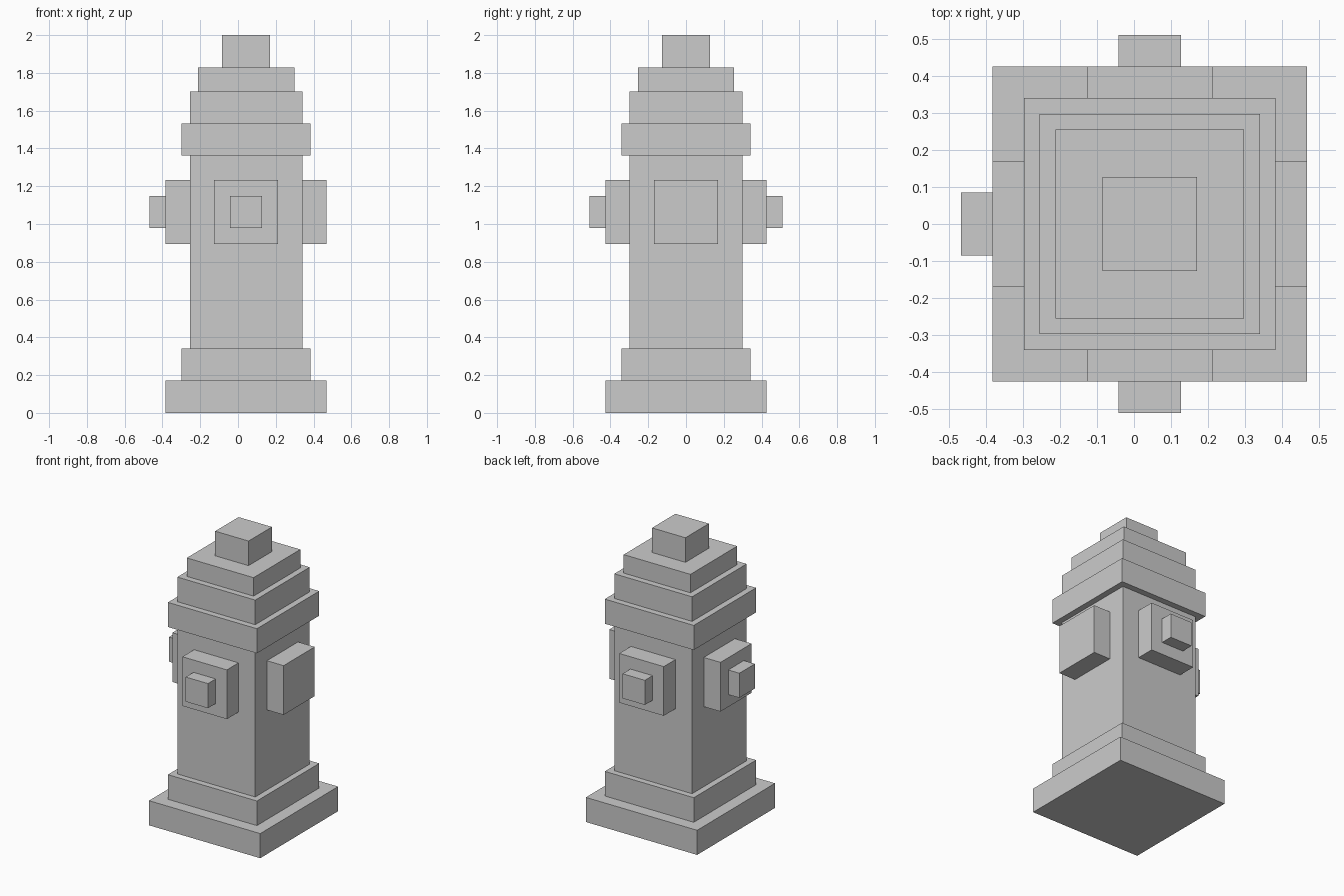
import bpy
from mathutils import Vector

if "Cube" in bpy.data.objects:
    bpy.data.objects.remove(bpy.data.objects["Cube"])

U = 2 / 47   # the model sits on a regular block grid, 47 blocks tall
CX = 1       # column centre in x, in blocks


def box(name, lo, hi):
    """Axis-aligned block between two corners given in grid units."""
    lo, hi = Vector(lo) * U, Vector(hi) * U
    bpy.ops.mesh.primitive_cube_add(size=1, location=(lo + hi) / 2)
    ob = bpy.context.object
    ob.name = name
    ob.scale = hi - lo
    bpy.ops.object.transform_apply(location=False, rotation=False, scale=True)
    return ob


# Stacked square tiers: name, half width, bottom, top
for name, h, z0, z1 in [
    ("base_plate", 10, 0, 4),
    ("base_step", 8, 4, 8),
    ("barrel", 7, 8, 32),
    ("bonnet_flange", 8, 32, 36),
    ("bonnet_lower", 7, 36, 40),
    ("bonnet_upper", 6, 40, 43),
    ("top_nut", 3, 43, 47),
]:
    box(name, (CX - h, -h, z0), (CX + h, h, z1))


def side_block(name, d, near, far, half):
    """Block sticking out of the barrel along horizontal direction d."""
    out = Vector((d[0], d[1], 0))
    side = Vector((-d[1], d[0], 0))
    centre = Vector((CX, 0, 25))
    a = centre + out * near - side * half - Vector((0, 0, half))
    b = centre + out * far + side * half + Vector((0, 0, half))
    lo = [min(p, q) for p, q in zip(a, b)]
    hi = [max(p, q) for p, q in zip(a, b)]
    box(name, lo, hi)


# Outlet caps on all four sides; the right one has no nut
for side, d in {"front": (0, -1), "back": (0, 1), "left": (-1, 0), "right": (1, 0)}.items():
    side_block(side + "_outlet_cap", d, 7, 10, 4)
    if side != "right":
        side_block(side + "_outlet_nut", d, 10, 12, 2)
